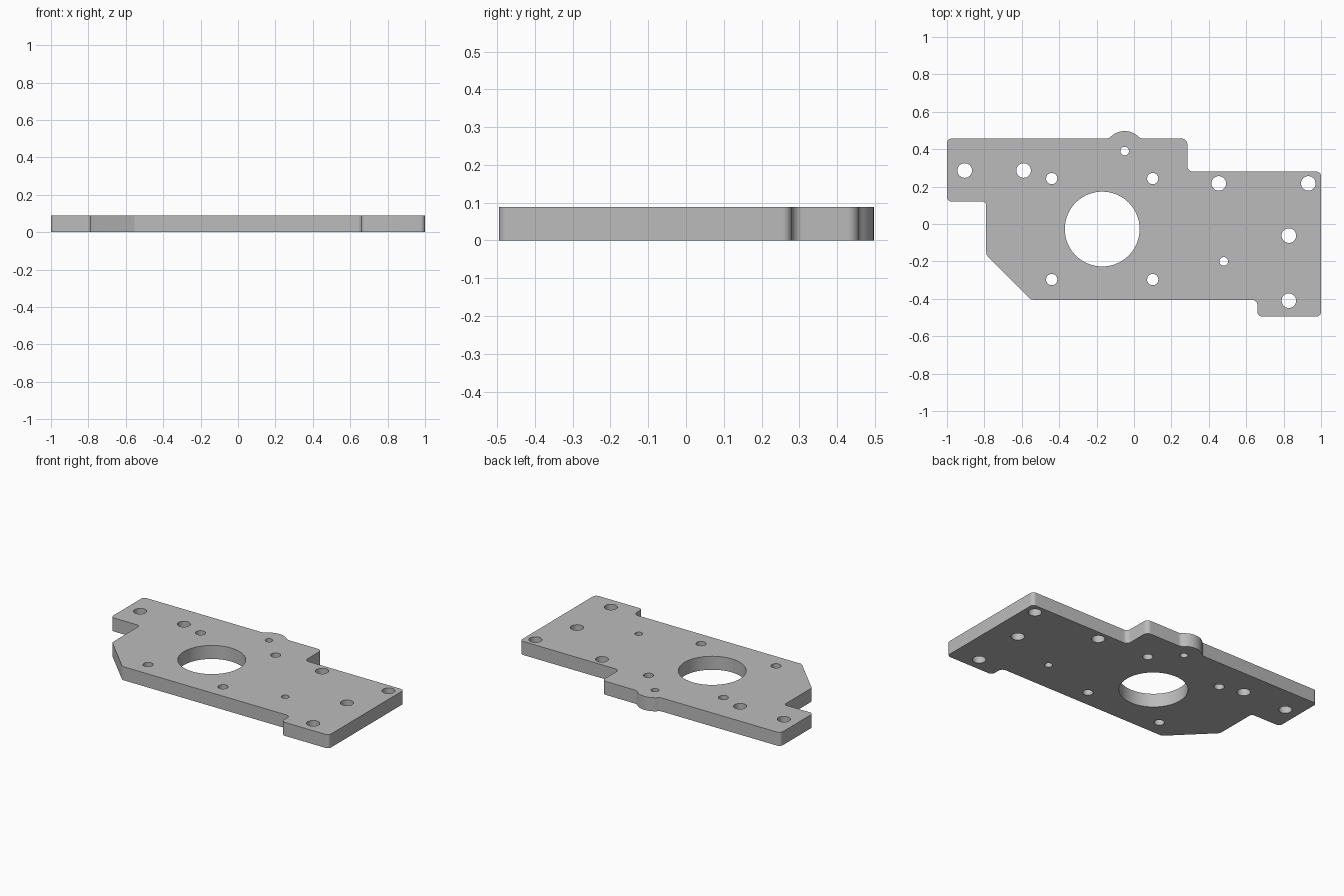
import bpy, bmesh
from math import sin, cos, tan, radians, pi
from mathutils import Vector

cube = bpy.data.objects.get("Cube")
if cube:
    bpy.data.objects.remove(cube, do_unlink=True)

THICK = 0.088

grey = bpy.data.materials.new("plain_grey")
grey.use_nodes = True
colour = (0.5, 0.5, 0.5, 1)
grey.diffuse_color = colour
grey.node_tree.nodes["Principled BSDF"].inputs["Base Color"].default_value = colour


def arc(cx, cy, r, start, end, steps):
    angles = [radians(start + (end - start) * i / steps) for i in range(steps + 1)]
    return [Vector((cx + r * cos(a), cy + r * sin(a))) for a in angles]


def rounded(prev, corner, nxt, r, steps=8):
    """Arc that replaces a corner, tangent to both of its edges."""
    p = Vector(corner)
    a = (Vector(prev) - p).normalized()
    b = (Vector(nxt) - p).normalized()
    half = a.angle(b) / 2
    centre = p + (a + b).normalized() * (r / sin(half))
    s = p + a * (r / tan(half)) - centre
    e = p + b * (r / tan(half)) - centre
    sweep = pi - 2 * half
    return [centre + (s * sin(sweep * (1 - i / steps)) + e * sin(sweep * i / steps)) / sin(sweep)
            for i in range(steps + 1)]


def prism(bm, points, z0, z1):
    face = bm.faces.new([bm.verts.new((p.x, p.y, z0)) for p in points])
    top = bmesh.ops.extrude_face_region(bm, geom=[face])
    verts = [v for v in top["geom"] if isinstance(v, bmesh.types.BMVert)]
    bmesh.ops.translate(bm, verts=verts, vec=(0, 0, z1 - z0))


def make_object(name, bm):
    bmesh.ops.recalc_face_normals(bm, faces=bm.faces)
    mesh = bpy.data.meshes.new(name)
    bm.to_mesh(mesh)
    bm.free()
    mesh.materials.append(grey)
    obj = bpy.data.objects.new(name, mesh)
    bpy.context.collection.objects.link(obj)
    return obj


# Plate outline, counterclockwise from the top right step: x, y, corner radius
corners = [
    (0.285, 0.457, 0.03), (-1, 0.457, 0.025), (-1, 0.12, 0.025),
    (-0.79, 0.12, 0.02), (-0.79, -0.165, 0.03), (-0.55, -0.405, 0.03),
    (0.66, -0.405, 0.03), (0.66, -0.495, 0.025), (1, -0.495, 0.025),
    (1, 0.28, 0.025), (0.285, 0.28, 0.03),
]
outline = []
for i, (x, y, r) in enumerate(corners):
    outline += rounded(corners[i - 1][:2], (x, y), corners[(i + 1) % len(corners)][:2], r)
    if i == 0:
        # Blended round lug on the back edge
        outline += arc(0.047, 0.487, 0.03, 270, 225, 6)
        outline += arc(-0.05, 0.39, 0.107, 45, 135, 16)
        outline += arc(-0.147, 0.487, 0.03, -45, -90, 6)

bm = bmesh.new()
prism(bm, outline, 0, THICK)
plate = make_object("mounting_plate", bm)

# Through holes grouped by radius
holes = {
    0.2: [(-0.17, -0.027)],
    0.039: [(-0.905, 0.286), (-0.59, 0.286), (0.453, 0.217),
            (0.932, 0.217), (0.828, -0.062), (0.828, -0.41)],
    0.03: [(x, y) for x in (-0.44, 0.1) for y in (0.243, -0.297)],
    0.023: [(-0.05, 0.39), (0.48, -0.2)],
}
bm = bmesh.new()
for r, centres in holes.items():
    sides = 72 if r > 0.1 else 32
    for x, y in centres:
        prism(bm, arc(x, y, r, 0, 360, sides)[:-1], -0.05, THICK + 0.05)
cutter = make_object("hole_cutter", bm)
cutter.hide_render = True

# Cut the holes and discard the cutter
cut = plate.modifiers.new("holes", "BOOLEAN")
cut.operation = "DIFFERENCE"
cut.solver = "EXACT"
cut.object = cutter
bpy.ops.object.select_all(action="DESELECT")
bpy.context.view_layer.objects.active = plate
plate.select_set(True)
bpy.ops.object.modifier_apply(modifier=cut.name)
bpy.data.objects.remove(cutter, do_unlink=True)
bpy.ops.object.shade_smooth_by_angle(angle=radians(30))
